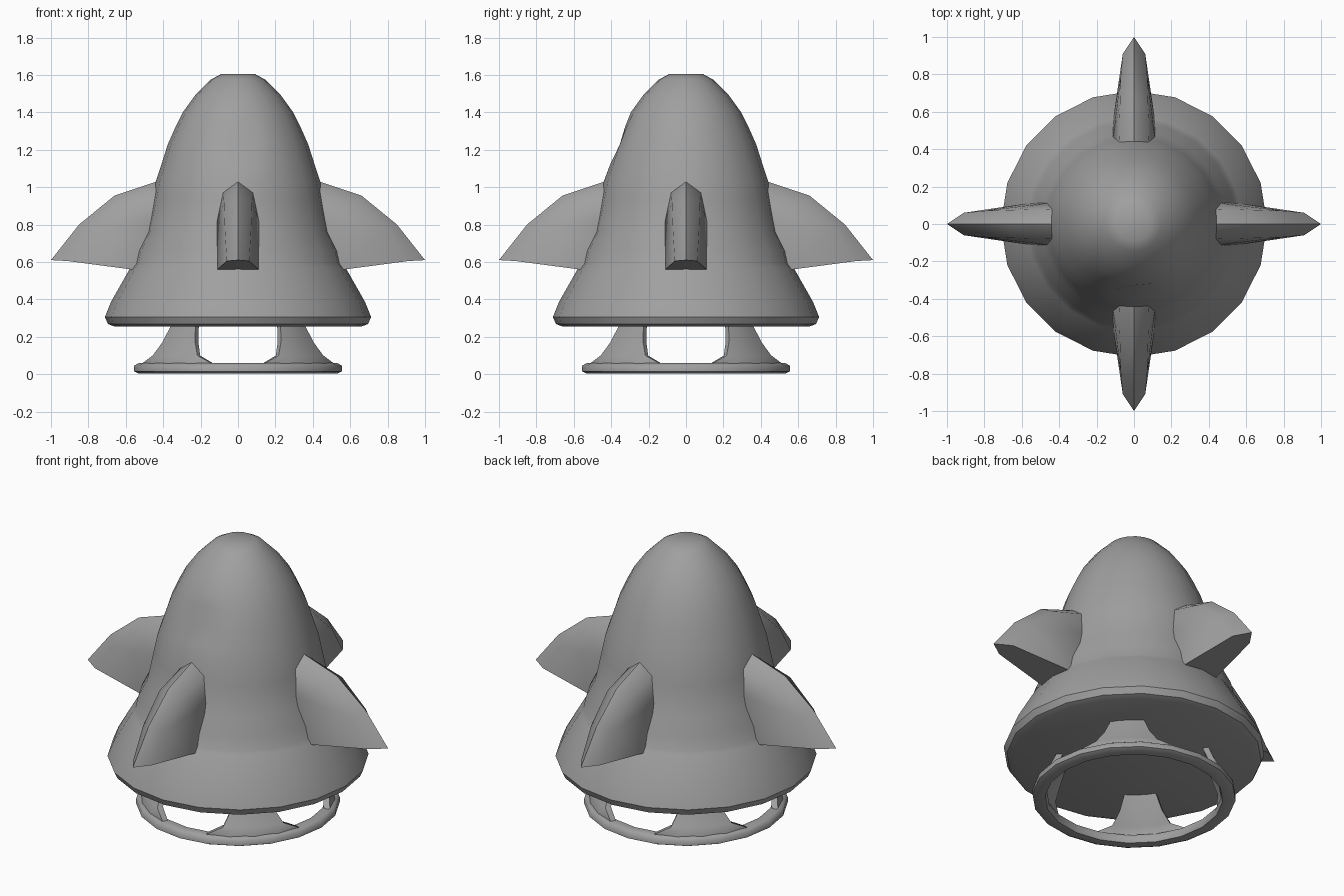
import bpy, bmesh
from math import sin, cos, pi, radians
from mathutils import Matrix, Vector

cube = bpy.data.objects.get("Cube")
if cube:
    bpy.data.objects.remove(cube, do_unlink=True)

grey = bpy.data.materials.new("plain grey")
grey.use_nodes = True
colour = (0.35, 0.35, 0.35, 1)
grey.diffuse_color = colour
grey.node_tree.nodes["Principled BSDF"].inputs["Base Color"].default_value = colour

SIDES = 20


def finish(bm, name, angle=40):
    """Turn a bmesh into a smooth object with kept creases."""
    bmesh.ops.remove_doubles(bm, verts=bm.verts, dist=0.0005)
    bmesh.ops.recalc_face_normals(bm, faces=bm.faces)
    mesh = bpy.data.meshes.new(name)
    bm.to_mesh(mesh)
    bm.free()
    mesh.materials.append(grey)
    obj = bpy.data.objects.new(name, mesh)
    bpy.context.collection.objects.link(obj)
    bpy.ops.object.select_all(action='DESELECT')
    obj.select_set(True)
    bpy.context.view_layer.objects.active = obj
    bpy.ops.object.shade_smooth_by_angle(angle=radians(angle))
    return obj


def lathe(profile, closed=False):
    """Revolve (radius, height) points around z."""
    bm = bmesh.new()
    verts = [bm.verts.new((r, 0, z)) for r, z in profile]
    pairs = list(zip(verts, verts[1:]))
    if closed:
        pairs.append((verts[-1], verts[0]))
    edges = [bm.edges.new(p) for p in pairs]
    bmesh.ops.spin(bm, geom=verts + edges, cent=(0, 0, 0), axis=(0, 0, 1),
                   angle=2 * pi, steps=SIDES, use_duplicate=False)
    bmesh.ops.remove_doubles(bm, verts=bm.verts, dist=0.0005)
    return bm


# Bell-shaped body with flared skirt, collar and flat underside
bm = lathe([(0, 0.255), (0.66, 0.255), (0.695, 0.268), (0.712, 0.305),
            (0.68, 0.385), (0.575, 0.57), (0.56, 0.59), (0.545, 0.66),
            (0.495, 0.76), (0.46, 0.93), (0.44, 1.03), (0.41, 1.12),
            (0.375, 1.23), (0.335, 1.32), (0.295, 1.40), (0.23, 1.49),
            (0.145, 1.575), (0.09, 1.605), (0, 1.605)])
# Shallow dent in the front
dent = Vector((0, -0.375, 1.23))
for v in bm.verts:
    fall = max(0, 1 - (v.co - dent).length / 0.13)
    v.co.y += 0.035 * fall
finish(bm, "body")

# Landing ring
finish(lathe([(0.535, 0.005), (0.555, 0.015), (0.555, 0.045), (0.53, 0.06),
              (0.485, 0.055), (0.475, 0.03), (0.485, 0.005)], True),
       "landing_ring", 60)

# Four flared legs: radius, height, half angle in degrees
LEG = [(0.53, 0.03, 31), (0.53, 0.06, 29), (0.505, 0.10, 19.5),
       (0.465, 0.17, 15.5), (0.425, 0.26, 12.5)]
THICK = 0.035
COLS = 5


def leg_layer(bm, direction, inset):
    return [[bm.verts.new(((r - inset) * cos(a), (r - inset) * sin(a), z))
             for a in (direction + radians(half) * (2 * i / (COLS - 1) - 1)
                       for i in range(COLS))] for r, z, half in LEG]


for n, side in enumerate(("back_left", "back_right", "front_right", "front_left")):
    bm = bmesh.new()
    outer, inner = (leg_layer(bm, pi / 4 + n * pi / 2, t) for t in (0, THICK))
    for j in range(len(LEG) - 1):
        for grid in (outer, inner):
            for i in range(COLS - 1):
                bm.faces.new((grid[j][i], grid[j][i + 1],
                              grid[j + 1][i + 1], grid[j + 1][i]))
        for i in (0, COLS - 1):
            bm.faces.new((outer[j][i], outer[j + 1][i],
                          inner[j + 1][i], inner[j][i]))
    for j in (0, -1):
        for i in range(COLS - 1):
            bm.faces.new((outer[j][i], outer[j][i + 1],
                          inner[j][i + 1], inner[j][i]))
    finish(bm, side + "_leg")

# Four fins: a centre ridge, a shoulder rail on each side and a thick root
RIDGE = [(0.42, 1.035), (0.66, 0.955), (0.85, 0.80), (1.0, 0.61)]
RAIL = [(0.42, 0.08, 0.975), (0.64, 0.075, 0.915),
        (0.80, 0.07, 0.77), (0.91, 0.06, 0.605)]
ROOT = [(0.46, 0.112, 0.82), (0.57, 0.11, 0.56), (0.42, 0.11, 0.56)]

for n, side in enumerate(("left", "back", "right", "front")):
    bm = bmesh.new()
    ridge = [bm.verts.new((x, 0, z)) for x, z in RIDGE]
    ends = []
    for s in (1, -1):
        rail = [bm.verts.new((x, s * y, z)) for x, y, z in RAIL]
        high, low, back = [bm.verts.new((x, s * y, z)) for x, y, z in ROOT]
        for i in range(3):
            bm.faces.new((ridge[i], ridge[i + 1], rail[i + 1], rail[i]))
        for face in ((rail[0], rail[1], high), (rail[1], rail[2], high),
                     (rail[2], low, high), (rail[2], rail[3], low),
                     (rail[0], high, back), (high, low, back)):
            bm.faces.new(face)
        ends.append((rail[0], rail[3], low, back))
    (a0, a3, al, ab), (b0, b3, bl, bb) = ends
    for face in ((ridge[3], a3, b3), (a3, al, bl, b3), (al, ab, bb, bl),
                 (ridge[0], a0, ab, bb, b0)):
        bm.faces.new(face)
    bm.transform(Matrix.Rotation(n * pi / 2, 4, 'Z'))
    finish(bm, side + "_fin", 50)
